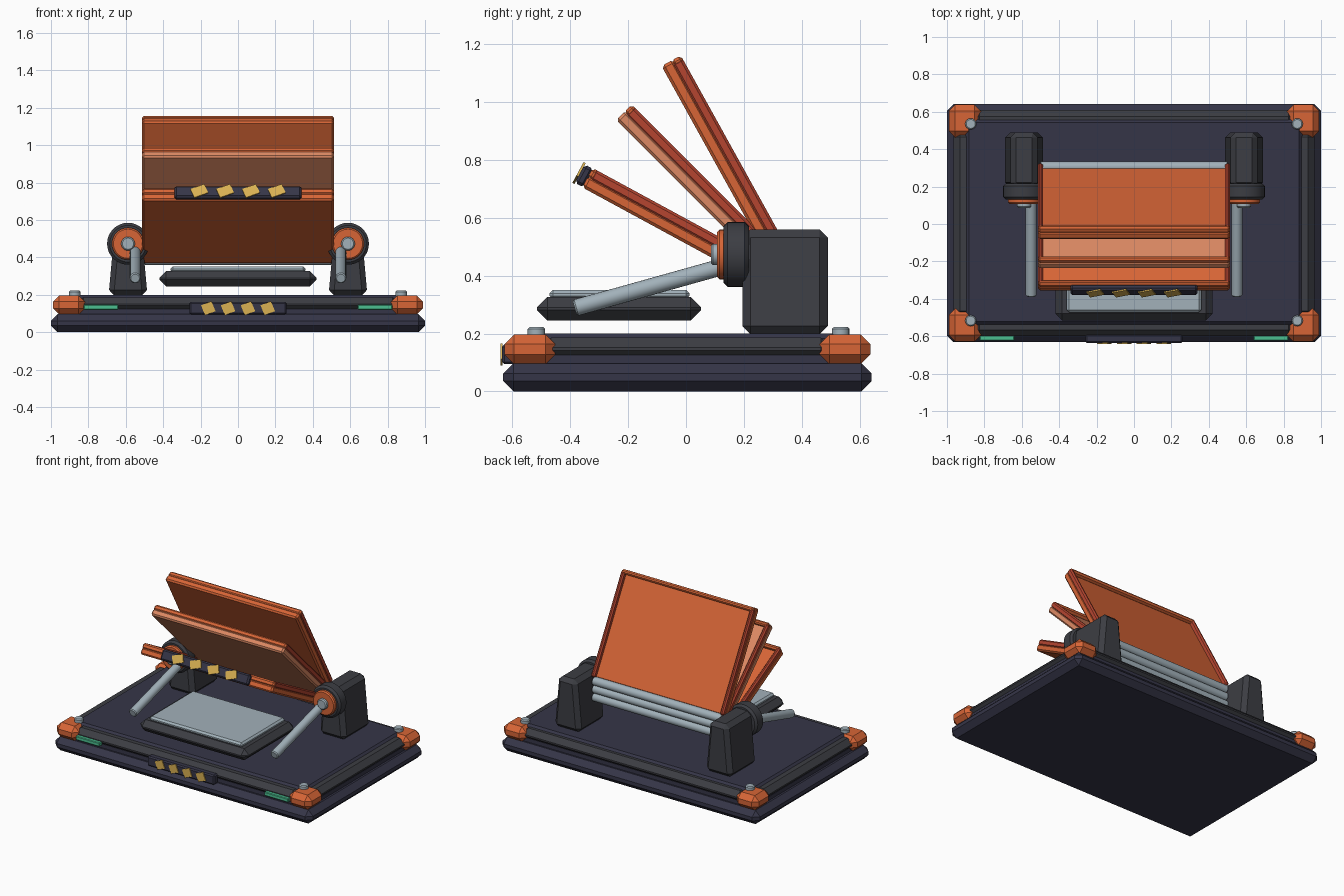
import bpy, bmesh, math
from mathutils import Matrix, Vector

if "Cube" in bpy.data.objects:
    bpy.data.objects.remove(bpy.data.objects["Cube"])


def mat(name, r, g, b):
    m = bpy.data.materials.new(name)
    m.diffuse_color = (r, g, b, 1)
    m.use_nodes = True
    m.node_tree.nodes["Principled BSDF"].inputs["Base Color"].default_value = m.diffuse_color
    return m


NAVY = mat("navy", .036, .036, .064)
DARK = mat("charcoal", .045, .047, .056)
ORANGE = mat("orange", .68, .13, .037)
SALMON = mat("pale_orange", .72, .25, .125)
RED = mat("brick_red", .46, .06, .03)
STEEL = mat("steel", .36, .44, .49)
GREEN = mat("green", .07, .52, .28)
YELLOW = mat("yellow", .70, .44, .085)


def finish(name, bm, material, M=Matrix(), smooth=False):
    bm.transform(M)
    bmesh.ops.recalc_face_normals(bm, faces=bm.faces)
    me = bpy.data.meshes.new(name)
    bm.to_mesh(me)
    bm.free()
    me.materials.append(material)
    if smooth:
        me.polygons.foreach_set("use_smooth", [True] * len(me.polygons))
        me.set_sharp_from_angle(angle=math.radians(35))
    ob = bpy.data.objects.new(name, me)
    bpy.context.collection.objects.link(ob)
    return ob


def box(name, x, y, z, material, bevel=0.0, M=Matrix(), taper=1.0):
    """Chamfered box from (min, max) ranges; taper narrows x at the top."""
    bm = bmesh.new()
    bmesh.ops.create_cube(bm, size=1)
    for v in bm.verts:
        t = taper if v.co.z > 0 else 1
        c = [(a + b) / 2 + s * (b - a) for (a, b), s in zip((x, y, z), v.co)]
        c[0] = (x[0] + x[1]) / 2 + v.co.x * (x[1] - x[0]) * t
        v.co = c
    if bevel:
        bmesh.ops.bevel(bm, geom=bm.edges[:], offset=bevel, segments=1,
                        affect='EDGES', profile=.5)
    return finish(name, bm, material, M)


def rod(name, p, q, r, material, bevel=0.0, sides=28):
    """Cylinder between two points with chamfered rims."""
    p, q = Vector(p), Vector(q)
    d = q - p
    bm = bmesh.new()
    bmesh.ops.create_cone(bm, cap_ends=True, segments=sides, radius1=r,
                          radius2=r, depth=d.length)
    if bevel:
        rims = [e for e in bm.edges if abs(e.verts[0].co.z - e.verts[1].co.z) < 1e-5]
        bmesh.ops.bevel(bm, geom=rims, offset=bevel, segments=1,
                        affect='EDGES', profile=.5)
    M = Matrix.Translation((p + q) / 2) @ d.to_track_quat('Z', 'Y').to_matrix().to_4x4()
    return finish(name, bm, material, M, True)


def marks(name, spacing, w, h, y, z, M=Matrix()):
    """Row of four slanted yellow plates facing -y."""
    for i in range(4):
        R = Matrix.Translation((spacing * (i - 1.5), y, z)) @ Matrix.Rotation(math.radians(-22), 4, 'Y')
        box(f"{name}_{i + 1}", (-w / 2, w / 2), (-.004, .004), (-h / 2, h / 2), YELLOW, 0, M @ R)


# Base slab and top deck
box("base_slab", (-1, 1), (-.632, .642), (0, .097), NAVY, .036)
box("base_core", (-.95, .95), (-.585, .595), (.08, .125), NAVY)
box("top_deck", (-.90, .90), (-.54, .56), (.09, .2), NAVY, .018)

# Edge rails
for s, n in ((-1, "left"), (1, "right")):
    box(f"{n}_rail", sorted((s * .86, s * .965)), (-.5, .5), (.108, .186), DARK, .034)
box("front_rail", (-.86, .86), (-.6, -.5), (.108, .186), DARK, .034)
box("back_rail", (-.86, .86), (.51, .61), (.108, .186), DARK, .034)

# Corner blocks and bolts
for s, n in ((-1, "left"), (1, "right")):
    for y0, y1, yb, m in ((-.628, -.452, -.517, "front"), (.462, .638, .535, "back")):
        box(f"{m}_{n}_corner", sorted((s * .818, s * .99)), (y0, y1), (.094, .197), ORANGE, .034)
        rod(f"{m}_{n}_bolt", (s * .873, yb, .18), (s * .873, yb, .222), .03, STEEL, .006, 16)
    # Green light strips
    box(f"{n}_light", sorted((s * .64, s * .825)), (-.624, -.59), (.12, .147), GREEN, .004)

# Front badge plate
box("front_plate", (-.26, .26), (-.636, -.59), (.094, .162), NAVY, .008)
marks("front_mark", .106, .06, .058, -.638, .128)

# Floating tray in the middle
box("tray", (-.42, .42), (-.515, .052), (.245, .326), DARK, .036)
box("tray_plate", (-.36, .36), (-.472, .012), (.318, .351), STEEL, .012)

# Motor housings with drum, ring, hub and arm
for s, n in ((-1, "left"), (1, "right")):
    x = s * .588
    box(f"{n}_housing", (x - .104, x + .104), (.195, .49), (.198, .56), DARK, .028, taper=.68)
    rod(f"{n}_drum", (x, .13, .473), (x, .217, .473), .112, DARK, .014, 32)
    rod(f"{n}_ring", (x, .108, .473), (x, .14, .473), .086, ORANGE, .008, 32)
    rod(f"{n}_hub", (x, .086, .473), (x, .13, .473), .037, STEEL, .007, 24)
    rod(f"{n}_arm", (s * .55, .13, .432), (s * .55, -.385, .288), .029, STEEL, .006, 20)

# Three fanned panels, each on its hinge bar
L = .735
for n, angle, z, color in (("lower", 28.5, .388, ORANGE),
                           ("middle", 45, .445, SALMON),
                           ("upper", 61, .5, ORANGE)):
    M = Matrix.Translation((0, .305, z)) @ Matrix.Rotation(math.radians(-angle), 4, 'X')
    rod(f"{n}_hinge_bar", (-.5, .305, z), (.5, .305, z), .029, STEEL, .004, 20)
    box(f"{n}_panel", (-.512, .512), (-L, -.02), (-.038, .008), color, .01, M)
    box(f"{n}_panel_lip", (-.512, .512), (-L, -L + .03), (0, .038), ORANGE, .01, M)
    for s, m in ((-1, "left"), (1, "right")):
        box(f"{n}_{m}_side_rail", sorted((s * .487, s * .514)), (-L + .01, -.02),
            (-.002, .038), RED, .009, M)
    if n == "lower":
        box("panel_plate", (-.34, .34), (-L - .03, -L + .005), (-.036, .036), NAVY, .01, M)
        marks("panel_mark", .138, .08, .056, -L - .033, 0, M)
